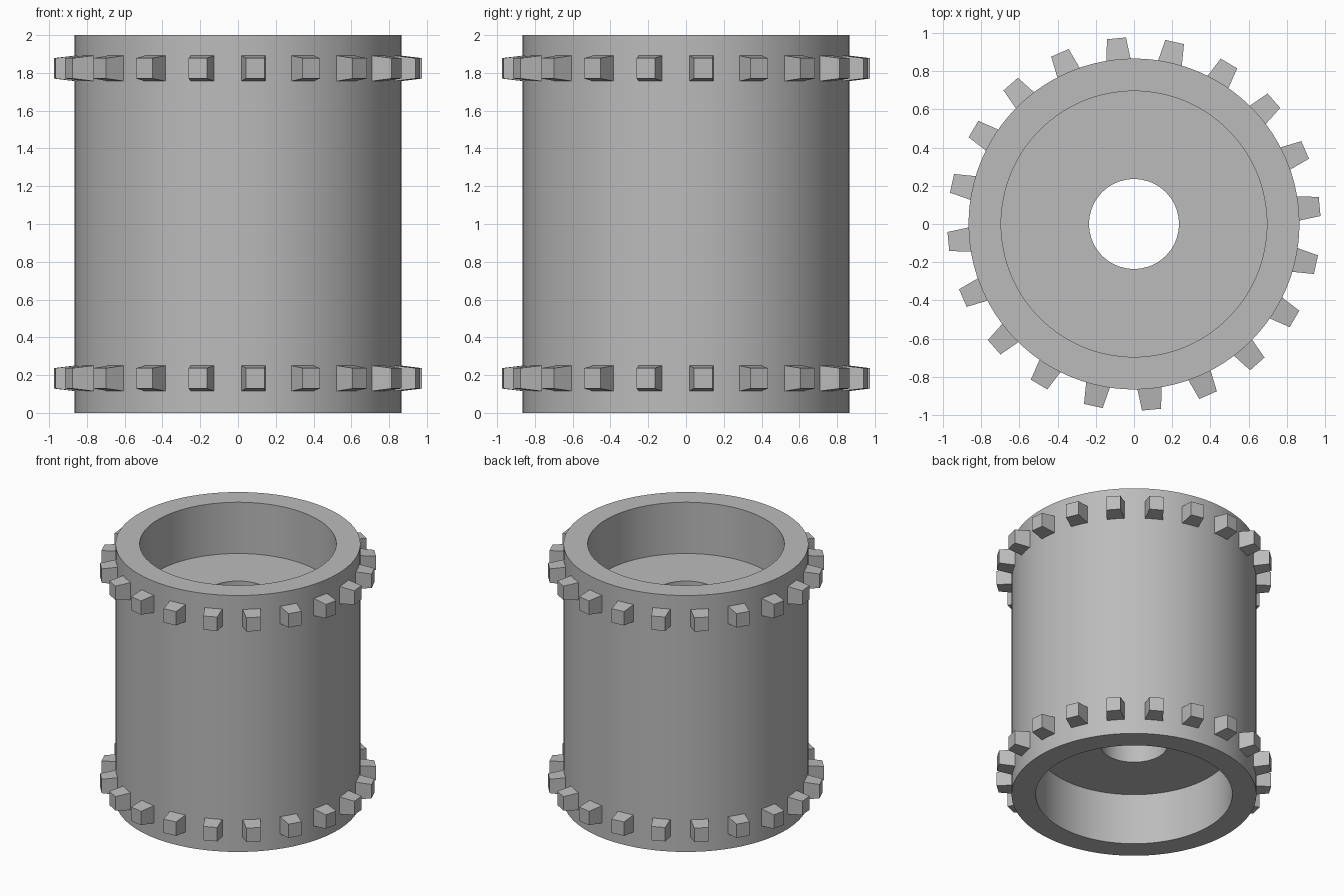
import bpy, bmesh, math
from mathutils import Matrix, Vector

if "Cube" in bpy.data.objects:
    bpy.data.objects.remove(bpy.data.objects["Cube"], do_unlink=True)

grey = bpy.data.materials.new("plain grey")
grey.use_nodes = True
colour = (0.5, 0.5, 0.5, 1)
grey.diffuse_color = colour
grey.node_tree.nodes["Principled BSDF"].inputs["Base Color"].default_value = colour

HEIGHT, RADIUS, TEETH = 2.0, 0.865, 20


def finish(bm, name):
    bmesh.ops.recalc_face_normals(bm, faces=bm.faces)
    mesh = bpy.data.meshes.new(name)
    bm.to_mesh(mesh)
    bm.free()
    mesh.materials.append(grey)
    obj = bpy.data.objects.new(name, mesh)
    bpy.context.collection.objects.link(obj)
    return obj


# Drum: one closed section turned about z, with a recess at each end and a bore
recess, bore, depth = 0.695, 0.235, 0.4
profile = [(bore, depth), (recess, depth), (recess, 0), (RADIUS, 0),
           (RADIUS, HEIGHT), (recess, HEIGHT), (recess, HEIGHT - depth),
           (bore, HEIGHT - depth)]
bm = bmesh.new()
points = [bm.verts.new((r, 0, z)) for r, z in profile]
edges = [bm.edges.new((p, points[i - 1])) for i, p in enumerate(points)]
bmesh.ops.spin(bm, geom=points + edges, cent=(0, 0, 0), axis=(0, 0, 1),
               angle=math.tau, steps=120, use_duplicate=False)
bmesh.ops.remove_doubles(bm, verts=bm.verts, dist=0.0001)
drum = finish(bm, "drum")
bpy.ops.object.select_all(action="DESELECT")
drum.select_set(True)
bpy.context.view_layer.objects.active = drum
bpy.ops.object.shade_smooth_by_angle(angle=math.radians(30))


# Teeth: tapered blocks rooted just inside the drum wall
def tooth_ring(name, z):
    bm = bmesh.new()
    for i in range(TEETH):
        turn = Matrix.Rotation(math.radians(5.4) + math.tau * i / TEETH, 4, "Z")
        verts = bmesh.ops.create_cube(bm, size=1)["verts"]
        for v in verts:
            tip = v.co.x > 0
            radius = 0.975 if tip else RADIUS - 0.015
            width, tall = (0.1, 0.108) if tip else (0.13, 0.138)
            v.co = turn @ Vector((radius, v.co.y * width, z + v.co.z * tall))
    return finish(bm, name)


tooth_ring("lower_teeth", 0.183)
tooth_ring("upper_teeth", 1.824)
